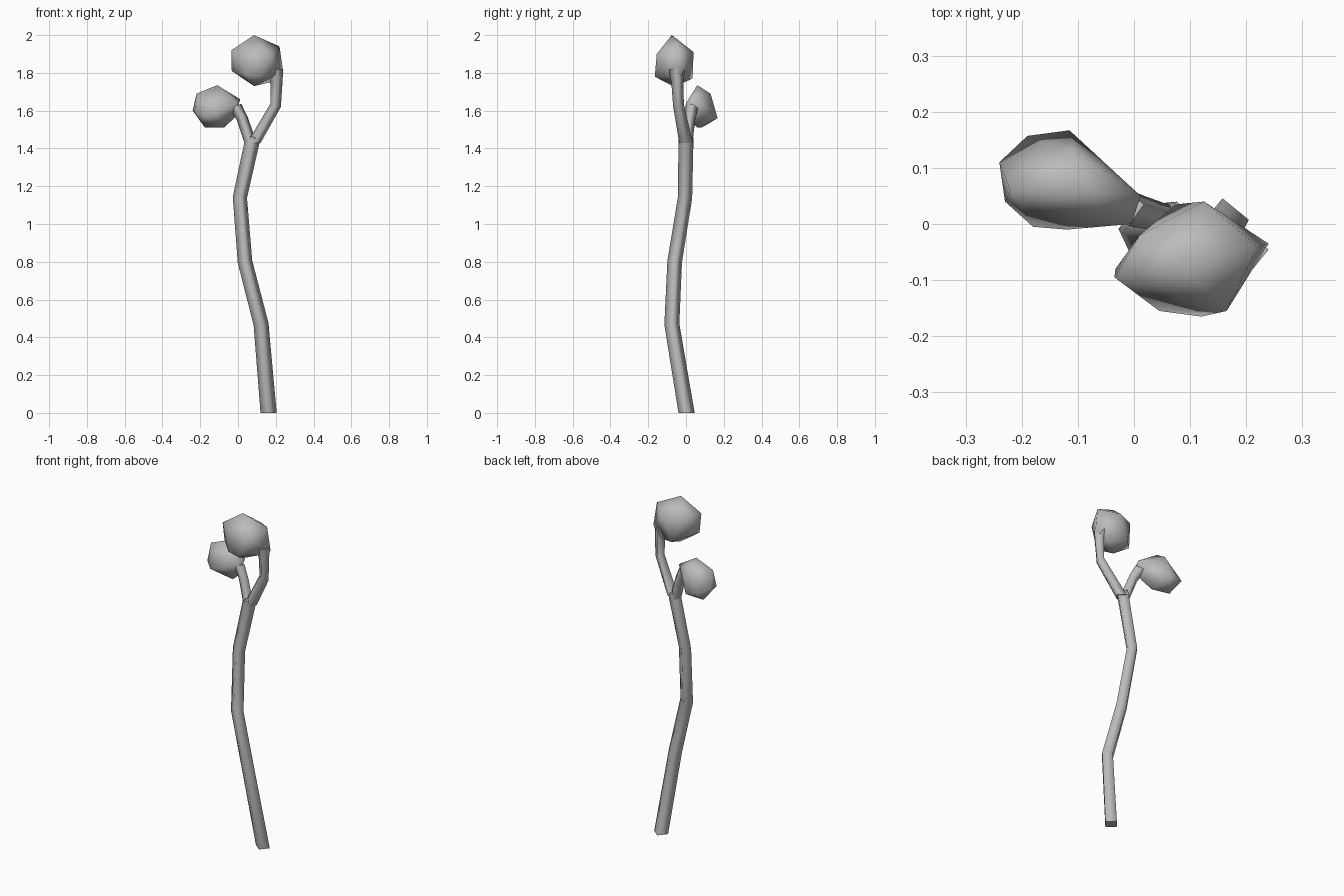
import bpy
import bmesh
import math
from mathutils import Vector

cube = bpy.data.objects.get("Cube")
if cube:
    bpy.data.objects.remove(cube, do_unlink=True)

grey = bpy.data.materials.new("plain_grey")
grey.use_nodes = True
colour = (0.5, 0.5, 0.5, 1)
grey.diffuse_color = colour
grey.node_tree.nodes["Principled BSDF"].inputs["Base Color"].default_value = colour


def finish(name, bm):
    bmesh.ops.recalc_face_normals(bm, faces=bm.faces)
    mesh = bpy.data.meshes.new(name)
    bm.to_mesh(mesh)
    bm.free()
    mesh.materials.append(grey)
    mesh.shade_smooth()
    obj = bpy.data.objects.new(name, mesh)
    bpy.context.collection.objects.link(obj)
    return obj


def tube(name, path, sides=4, turn=0.1):
    """Tapered tube through (x, y, z, radius) points."""
    bm = bmesh.new()
    points = [Vector(p[:3]) for p in path]
    up = Vector((0, 0, 1))
    rings = []
    for i, (centre, p) in enumerate(zip(points, path)):
        before, after = points[max(i - 1, 0)], points[min(i + 1, len(points) - 1)]
        tilt = up.rotation_difference(after - before if i else up)
        ring = []
        for k in range(sides):
            a = turn + math.tau * k / sides
            offset = Vector((math.cos(a), math.sin(a), 0)) * p[3]
            ring.append(bm.verts.new(centre + tilt @ offset))
        rings.append(ring)
    for low, high in zip(rings, rings[1:]):
        for k in range(sides):
            n = (k + 1) % sides
            bm.faces.new((low[k], low[n], high[n], high[k]))
    caps = [bm.faces.new(rings[0]), bm.faces.new(rings[-1])]
    # Split the caps off so that the ends stay crisp
    bmesh.ops.split_edges(bm, edges=[e for f in caps for e in f.edges])
    return finish(name, bm)


def bud(name, corners):
    """Faceted bud wrapped around its corner points."""
    bm = bmesh.new()
    for c in corners:
        bm.verts.new(c)
    hull = bmesh.ops.convex_hull(bm, input=bm.verts)
    inside = [v for v in hull["geom_interior"] if isinstance(v, bmesh.types.BMVert)]
    bmesh.ops.delete(bm, geom=inside, context="VERTS")
    return finish(name, bm)


# Main stem, winding up to the fork
tube("main_stem", [
    (0.162, 0.003, 0, 0.043), (0.122, -0.075, 0.47, 0.04),
    (0.037, -0.06, 0.8, 0.039), (0.01, -0.005, 1.14, 0.038),
    (0.08, 0, 1.46, 0.04)])

# Two stalks leaving the fork
tube("upper_stalk", [
    (0.085, 0, 1.43, 0.036), (0.2, -0.04, 1.63, 0.029),
    (0.203, -0.045, 1.74, 0.032), (0.2, -0.05, 1.82, 0.04)])
tube("lower_stalk", [
    (0.07, 0, 1.42, 0.033), (0.022, 0.02, 1.56, 0.03),
    (-0.012, 0.03, 1.62, 0.034)])

# Buds at the stalk ends
bud("upper_bud", [
    (0.085, -0.075, 2.0), (0.22, -0.04, 1.94), (0.24, -0.035, 1.8),
    (-0.035, -0.095, 1.92), (-0.033, -0.08, 1.81), (0.125, 0.04, 1.91),
    (0.075, 0.035, 1.77), (0.01, -0.02, 1.92), (0.045, -0.155, 1.79),
    (0.12, -0.165, 1.78), (0.165, -0.155, 1.9), (0.085, -0.07, 1.73),
    (0.17, -0.01, 1.75)])
bud("lower_bud", [
    (-0.11, 0.06, 1.735), (-0.22, 0.06, 1.69), (-0.24, 0.11, 1.6),
    (-0.175, 0.085, 1.51), (-0.075, 0.06, 1.51), (-0.19, 0.157, 1.57),
    (-0.115, 0.167, 1.56), (-0.105, 0.13, 1.69), (-0.12, -0.01, 1.59),
    (-0.18, -0.005, 1.57), (-0.23, 0.04, 1.59), (-0.005, 0.0, 1.64),
    (0.012, 0.05, 1.66), (-0.02, 0.035, 1.56)])
